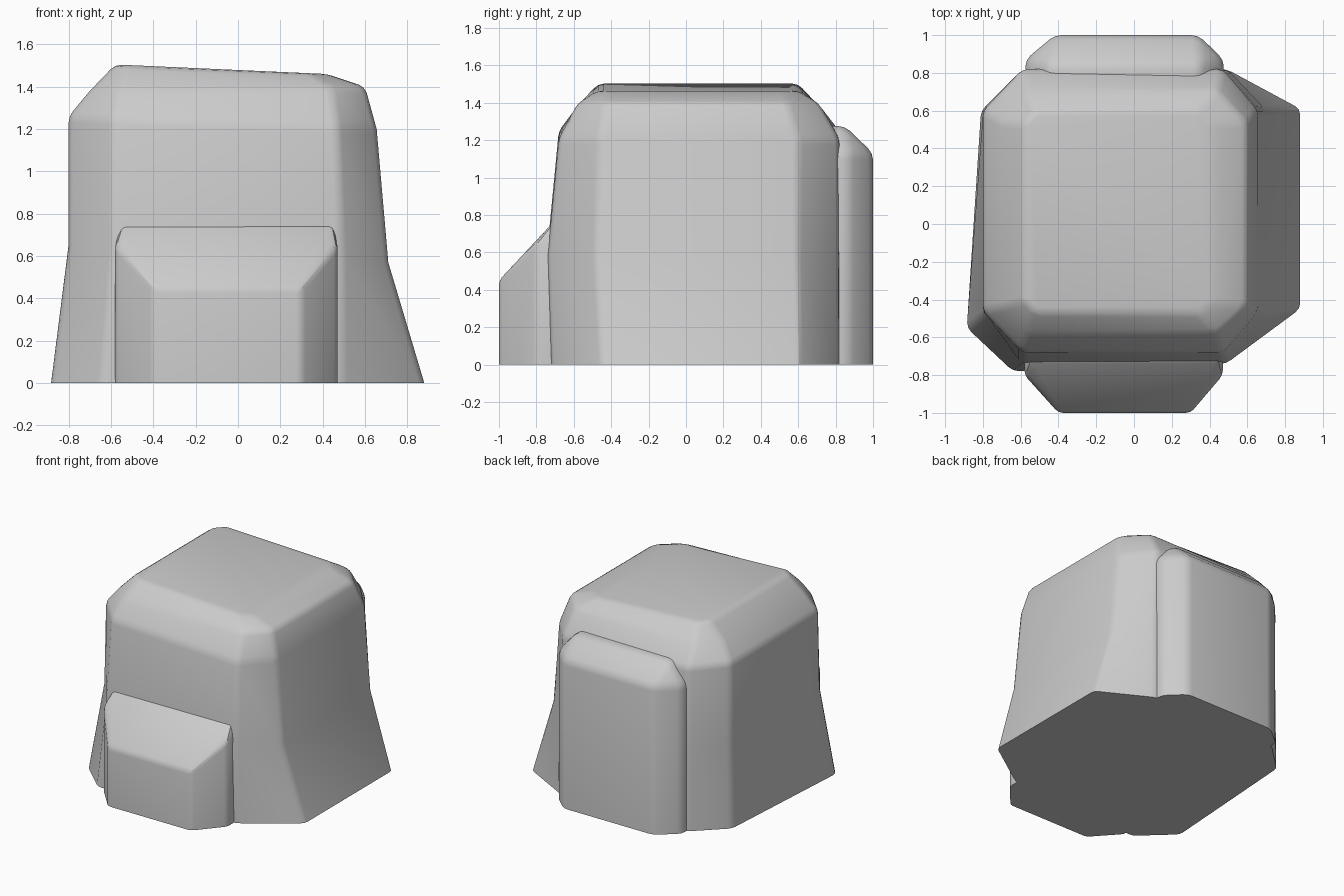
import bpy, bmesh, math

if "Cube" in bpy.data.objects:
    bpy.data.objects.remove(bpy.data.objects["Cube"], do_unlink=True)

stone = bpy.data.materials.new("stone_grey")
stone.use_nodes = True
grey = (0.6, 0.6, 0.6, 1)
stone.diffuse_color = grey
stone.node_tree.nodes["Principled BSDF"].inputs["Base Color"].default_value = grey


def finish(bm, name, width):
    """Soften every crease except the ground outline, then make the object."""
    bmesh.ops.recalc_face_normals(bm, faces=bm.faces[:])
    creases = [e for e in bm.edges
               if len(e.link_faces) == 2
               and e.calc_face_angle() > math.radians(14)
               and max(v.co.z for v in e.verts) > 0.001]
    bmesh.ops.bevel(bm, geom=creases, offset=width, segments=2, profile=0.5,
                    affect='EDGES', clamp_overlap=True)
    bmesh.ops.recalc_face_normals(bm, faces=bm.faces[:])
    mesh = bpy.data.meshes.new(name)
    bm.to_mesh(mesh)
    bm.free()
    mesh.materials.append(stone)
    obj = bpy.data.objects.new(name, mesh)
    bpy.context.collection.objects.link(obj)
    bpy.ops.object.select_all(action='DESELECT')
    obj.select_set(True)
    bpy.context.view_layer.objects.active = obj
    bpy.ops.object.shade_smooth_by_angle(angle=math.radians(25))
    return obj


def octagon(x, y, front, side, z):
    """Eight-sided ring whose height runs from z[0] on the right to z[1] on the left."""
    outline = [(x[0], side[0]), (x[0], side[1]), (front[0], y[1]), (front[1], y[1]),
               (x[1], side[1]), (x[1], side[0]), (front[1], y[0]), (front[0], y[0])]
    slope = (z[1] - z[0]) / (x[1] - x[0])
    return [(px, py, z[0] + slope * (px - x[0])) for px, py in outline]


# Main body: flared foot, upright walls, sloped shoulders and a tilted top
foot = octagon((-.88, .88), (-.72, .82), (-.58, .49), (-.45, .61), (0, 0))
foot[0] = (-.885, -.55, 0)
foot[1] = (-.81, .6, 0)
foot[7] = (-.64, -.78, 0)
rings = [
    foot,
    octagon((-.8, .71), (-.74, .82), (-.59, .49), (-.48, .6), (.65, .57)),
    octagon((-.8, .655), (-.68, .82), (-.59, .47), (-.46, .6), (1.26, 1.2)),
    octagon((-.7, .6), (-.58, .71), (-.57, .44), (-.44, .54), (1.38, 1.4)),
    octagon((-.58, .42), (-.47, .6), (-.52, .34), (-.41, .53), (1.505, 1.46)),
]
bm = bmesh.new()
loops = [[bm.verts.new(p) for p in ring] for ring in rings]
for low, high in zip(loops, loops[1:]):
    for i in range(8):
        j = (i + 1) % 8
        bm.faces.new((low[i], low[j], high[j], high[i]))
bm.faces.new(loops[0])
bm.faces.new(loops[-1])
finish(bm, "main_block", 0.03)


def hull_block(name, points, width):
    bm = bmesh.new()
    verts = [bm.verts.new(p) for p in points]
    result = bmesh.ops.convex_hull(bm, input=verts)
    spare = [g for g in result["geom_interior"] if isinstance(g, bmesh.types.BMVert)]
    bmesh.ops.delete(bm, geom=spare, context='VERTS')
    bmesh.ops.dissolve_limit(bm, angle_limit=math.radians(3),
                             verts=bm.verts[:], edges=bm.edges[:])
    return finish(bm, name, width)


def buttress(name, outer, inner, wall, wide, narrow, crown, heights, width):
    """Chamfered block leaning on the main body; wall is its side corner depth."""
    low, shoulder, top = heights
    face, root, ridge = outer, inner, crown[2]
    points = [(x, face, z) for x in narrow for z in (0, low)]
    points += [(x, y, z) for x in wide for y in (wall, root) for z in (0, shoulder)]
    points += [(x, y, top) for x in crown[:2] for y in (ridge, root)]
    hull_block(name, points, width)


# Low step at the front, tall slab at the back
buttress("front_step", -1, -.55, -.8, (-.58, .47), (-.4, .3),
         (-.55, .45, -.72), (.45, .65, .75), 0.025)
buttress("back_slab", 1, .65, .87, (-.575, .475), (-.42, .34),
         (-.45, .35, .85), (1.13, 1.13, 1.275), 0.035)
